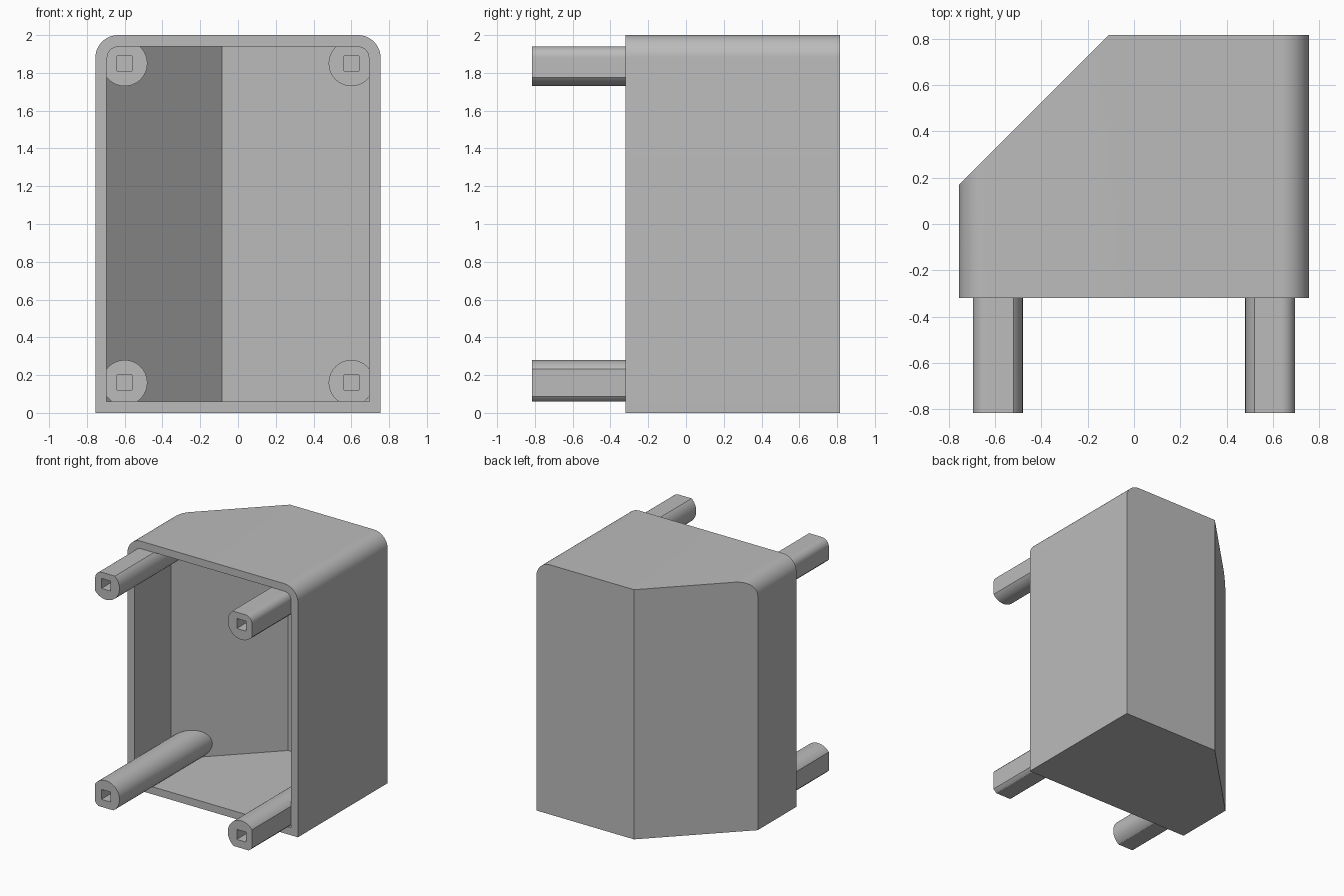
import bpy
import bmesh
import math
from mathutils import Vector, Matrix

if "Cube" in bpy.data.objects:
    bpy.data.objects.remove(bpy.data.objects["Cube"], do_unlink=True)

HALF, HEIGHT, WALL = 0.755, 2.0, 0.06
RIM, BACK, TIP = -0.32, 0.815, -0.815
BEVEL_POINT = Vector((-0.11, BACK, 0))
BEVEL_NORMAL = Vector((-1, 1, 0)).normalized()

grey = bpy.data.materials.new("plain grey")
grey.use_nodes = True
colour = (0.5, 0.5, 0.5, 1)
grey.diffuse_color = colour
grey.node_tree.nodes["Principled BSDF"].inputs["Base Color"].default_value = colour


def finish(name, bm):
    bmesh.ops.recalc_face_normals(bm, faces=bm.faces[:])
    mesh = bpy.data.meshes.new(name)
    bm.to_mesh(mesh)
    bm.free()
    mesh.materials.append(grey)
    obj = bpy.data.objects.new(name, mesh)
    bpy.context.collection.objects.link(obj)
    return obj


def arched_block(name, inset, radius, y0, y1):
    """Prism with rounded top corners and one slanted back corner."""
    half, low, top = HALF - inset, inset, HEIGHT - inset
    outline = [(-half, low), (half, low)]
    steps = 16
    for side, start in ((1, 0), (-1, math.pi / 2)):
        for i in range(steps + 1):
            a = start + math.pi / 2 * i / steps
            outline.append((side * (half - radius) + radius * math.cos(a),
                            top - radius + radius * math.sin(a)))
    bm = bmesh.new()
    face = bm.faces.new([bm.verts.new((x, y0, z)) for x, z in outline])
    grown = bmesh.ops.extrude_face_region(bm, geom=[face])["geom"]
    moved = [g for g in grown if isinstance(g, bmesh.types.BMVert)]
    bmesh.ops.translate(bm, verts=moved, vec=(0, y1 - y0, 0))
    cut = bmesh.ops.bisect_plane(
        bm, geom=bm.verts[:] + bm.edges[:] + bm.faces[:], dist=1e-5,
        plane_co=BEVEL_POINT - BEVEL_NORMAL * inset,
        plane_no=BEVEL_NORMAL, clear_outer=True)["geom_cut"]
    bmesh.ops.contextual_create(
        bm, geom=[g for g in cut if isinstance(g, bmesh.types.BMEdge)])
    return finish(name, bm)


def square_bar(name, x, z, size, y0, y1):
    bm = bmesh.new()
    bmesh.ops.create_cube(bm, size=1, matrix=Matrix.Translation((x, (y0 + y1) / 2, z))
                          @ Matrix.Diagonal((size, y1 - y0, size, 1)))
    return finish(name, bm)


def round_bar(name, x, z, radius, y0, y1):
    bm = bmesh.new()
    bmesh.ops.create_cone(bm, cap_ends=True, segments=64, radius1=radius,
                          radius2=radius, depth=y1 - y0,
                          matrix=Matrix.Translation((x, (y0 + y1) / 2, z))
                          @ Matrix.Rotation(math.pi / 2, 4, "X"))
    return finish(name, bm)


def select(obj):
    bpy.ops.object.select_all(action="DESELECT")
    obj.select_set(True)
    bpy.context.view_layer.objects.active = obj


def combine(obj, tool, operation):
    select(obj)
    mod = obj.modifiers.new("cut", "BOOLEAN")
    mod.operation, mod.object, mod.solver = operation, tool, "EXACT"
    bpy.ops.object.modifier_apply(modifier=mod.name)


def smooth(obj):
    select(obj)
    bpy.ops.object.shade_smooth_by_angle(angle=math.radians(30))


# Hollow housing, open at the front
housing = arched_block("housing", 0, 0.12, RIM, BACK)
cavity = arched_block("cavity_cutter", WALL, 0.06, TIP, BACK - WALL)
combine(housing, cavity, "DIFFERENCE")
smooth(housing)

# Corner posts, trimmed to the cavity, with square sockets in the tips
for x, side in ((-0.6, "right"), (0.6, "left")):
    for z, level in ((0.16, "lower"), (1.85, "upper")):
        post = round_bar(f"{level}_{side}_post", x, z, 0.12, TIP - 0.1, BACK + 0.1)
        combine(post, cavity, "INTERSECT")
        socket = square_bar("socket_cutter", x, z, 0.08, TIP - 0.1, TIP + 0.5)
        combine(post, socket, "DIFFERENCE")
        bpy.data.objects.remove(socket, do_unlink=True)
        smooth(post)

bpy.data.objects.remove(cavity, do_unlink=True)
